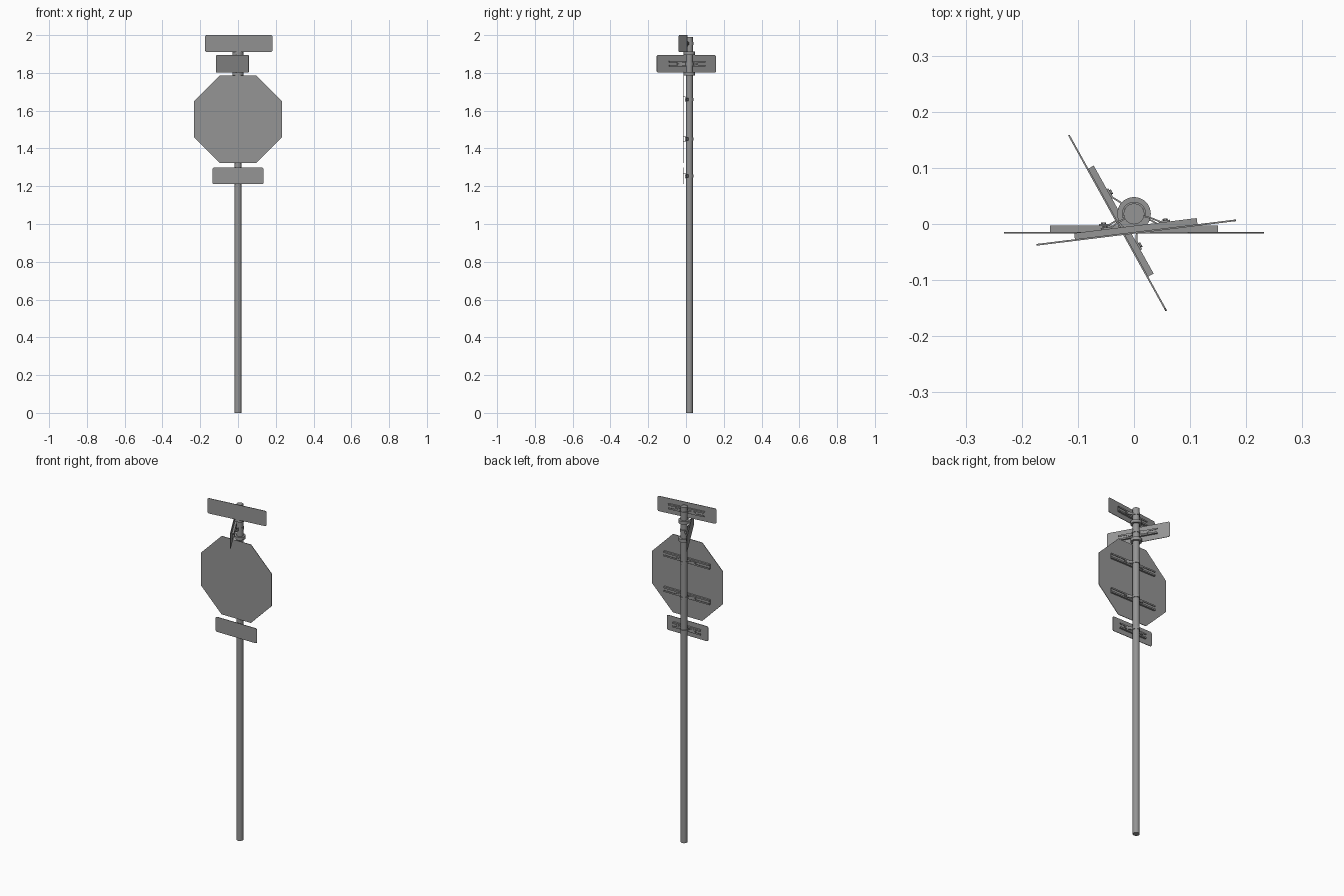
import bpy
import math
from mathutils import Matrix, Vector

cube = bpy.data.objects.get("Cube")
if cube:
    bpy.data.objects.remove(cube, do_unlink=True)

POLE_Y = 0.018
POLE_R = 0.0185
FACE = 0.035  # distance from pole axis to sign face
HOLD = 0.003  # sign thickness

metal = bpy.data.materials.new("grey_metal")
metal.use_nodes = True
grey = (0.3, 0.3, 0.3, 1)
metal.diffuse_color = grey
metal.node_tree.nodes["Principled BSDF"].inputs["Base Color"].default_value = grey


def place(turn, z):
    """Frame around the pole axis, turned so that local -y faces the sign direction."""
    return Matrix.Translation((0, POLE_Y, z)) @ Matrix.Rotation(math.radians(turn), 4, 'Z')


def prism(name, outline, depth, axes, frame, smooth=False):
    """Extrude a 2D outline; axes maps (u, v, depth) to local directions."""
    u, v, w = (Vector(a) for a in axes)
    n = len(outline)
    verts = [frame @ (u * p[0] + v * p[1] + w * d) for d in depth for p in outline]
    faces = [tuple(reversed(range(n))), tuple(range(n, 2 * n))]
    faces += [(i, (i + 1) % n, n + (i + 1) % n, n + i) for i in range(n)]
    mesh = bpy.data.meshes.new(name)
    mesh.from_pydata(verts, [], faces)
    mesh.materials.append(metal)
    obj = bpy.data.objects.new(name, mesh)
    bpy.context.collection.objects.link(obj)
    if smooth:
        bpy.ops.object.select_all(action='DESELECT')
        obj.select_set(True)
        bpy.context.view_layer.objects.active = obj
        bpy.ops.object.shade_smooth_by_angle(angle=math.radians(35))
    return obj


FRONT = ((1, 0, 0), (0, 0, 1), (0, -1, 0))
UP = ((1, 0, 0), (0, 1, 0), (0, 0, 1))
ALONG = ((0, 1, 0), (0, 0, 1), (1, 0, 0))


def circle(r, n=32):
    return [(r * math.cos(math.tau * i / n), r * math.sin(math.tau * i / n)) for i in range(n)]


def rounded(w, h, r=0.009, n=4):
    pts = []
    for k, (sx, sy) in enumerate(((1, 1), (-1, 1), (-1, -1), (1, -1))):
        for i in range(n + 1):
            a = math.pi / 2 * (k + i / n)
            pts.append((sx * (w - r) + r * math.cos(a), sy * (h - r) + r * math.sin(a)))
    return pts


def bracket(name, frame, half):
    # open channel with inward lips, fixed to the back of the sign
    h, t, lip = 0.015, 0.002, 0.006
    y0, y1 = -FACE + HOLD, -0.021
    channel = [(y0, -h), (y1, -h), (y1, -lip), (y1 - t, -lip), (y1 - t, t - h), (y0 + t, t - h),
               (y0 + t, h - t), (y1 - t, h - t), (y1 - t, lip), (y1, lip), (y1, h), (y0, h)]
    prism(name + "_channel", channel, (-half, half), ALONG, frame)

    # strap round the back of the pole, flaring out to two ears
    r, t = POLE_R, 0.003
    path = [(-0.062, -0.021), (-0.044, -0.021), (-0.03, -0.013)]
    path += [(r * math.cos(a), r * math.sin(a))
             for a in (math.radians(205 - 230 * i / 20) for i in range(21))]
    path += [(-x, y) for x, y in reversed(path[:3])]
    outer = []
    for i, p in enumerate(path):
        a, b = Vector(path[max(i - 1, 0)]), Vector(path[min(i + 1, len(path) - 1)])
        d = (b - a).normalized()
        outer.append((p[0] - d.y * t, p[1] + d.x * t))
    prism(name + "_strap", path[::-1] + outer, (-0.008, 0.008), UP, frame, True)

    # bolts through the ears
    for side, x in (("right", -0.054), ("left", 0.054)):
        bolt = frame @ Matrix.Translation((x, 0, 0))
        prism(f"{name}_{side}_bolt", circle(0.0045, 6), (0.015, 0.024), FRONT, bolt)


def sign(name, outline, z, turn, brackets):
    frame = place(turn, z)
    prism(name, outline, (FACE - HOLD, FACE), FRONT, frame)
    for i, (dz, half) in enumerate(brackets):
        bracket(f"{name}_bracket_{i + 1}", place(turn, z + dz), half)


# pole
prism("pole", circle(POLE_R), (0, 1.99), UP, place(0, 0), True)

# collars above and below the side-facing sign
for part, z in (("lower", 1.796), ("upper", 1.903)):
    prism(part + "_collar", circle(0.03), (-0.009, 0.009), UP, place(0, z), True)

# signs
R8 = 0.232 / math.cos(math.pi / 8)
octagon = [(R8 * math.cos(math.pi / 8 * (2 * i + 1)), R8 * math.sin(math.pi / 8 * (2 * i + 1)))
           for i in range(8)]
sign("octagon_sign", octagon, 1.555, 0, ((0.105, 0.15), (-0.105, 0.15)))
sign("lower_plate", rounded(0.135, 0.044), 1.255, 0, ((0, 0.09),))
sign("side_street_plate", rounded(0.179, 0.046), 1.848, -61, ((0, 0.11),))
sign("top_street_plate", rounded(0.179, 0.045), 1.955, 7, ((0, 0.11),))
